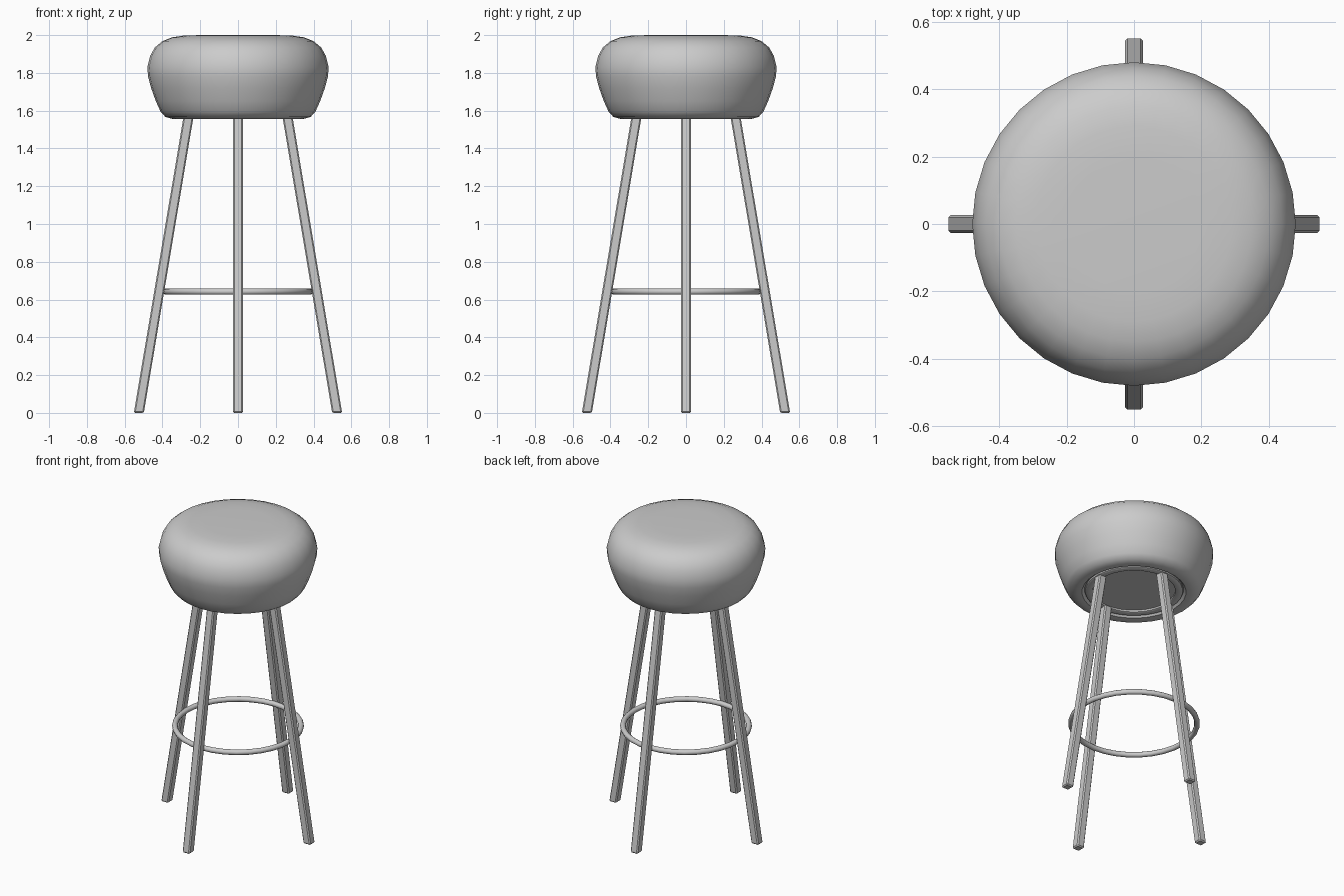
import bpy, bmesh, math
from mathutils import Matrix

if "Cube" in bpy.data.objects:
    bpy.data.objects.remove(bpy.data.objects["Cube"])


def finish(name, bm, angle=40):
    bmesh.ops.recalc_face_normals(bm, faces=bm.faces)
    mesh = bpy.data.meshes.new(name)
    bm.to_mesh(mesh)
    bm.free()
    obj = bpy.data.objects.new(name, mesh)
    bpy.context.collection.objects.link(obj)
    bpy.ops.object.select_all(action='DESELECT')
    obj.select_set(True)
    bpy.context.view_layer.objects.active = obj
    bpy.ops.object.shade_smooth_by_angle(angle=math.radians(angle))
    return obj


def lathe(name, profile, steps, closed=False):
    bm = bmesh.new()
    verts = [bm.verts.new((r, 0, z)) for r, z in profile]
    edges = [bm.edges.new(p) for p in zip(verts, verts[1:])]
    if closed:
        edges.append(bm.edges.new((verts[-1], verts[0])))
    bmesh.ops.spin(bm, geom=verts + edges, cent=(0, 0, 0), axis=(0, 0, 1),
                   angle=math.tau, steps=steps, use_duplicate=False)
    bmesh.ops.remove_doubles(bm, verts=bm.verts, dist=0.0005)
    return finish(name, bm)


# Plump round cushion with a rolled lower edge
lathe("seat_cushion", [
    (0, 2.0), (0.20, 2.0), (0.29, 1.997), (0.35, 1.988), (0.40, 1.968),
    (0.44, 1.935), (0.465, 1.89), (0.48, 1.83), (0.476, 1.78), (0.46, 1.72),
    (0.435, 1.65), (0.41, 1.595), (0.385, 1.567), (0.345, 1.556),
    (0.315, 1.558), (0.30, 1.575), (0, 1.575)], 32)

# Mounting ring under the cushion
lathe("mounting_ring", [(0.25, 1.576), (0.25, 1.564), (0.258, 1.56),
                        (0.288, 1.56), (0.295, 1.564), (0.295, 1.576)], 32, True)

# Four splayed square legs with softened edges
LEAN = 0.26 / 1.55
for i, side in enumerate(("right", "back", "left", "front")):
    bm = bmesh.new()
    bmesh.ops.create_cube(bm, size=1)
    bmesh.ops.scale(bm, vec=(0.053, 0.053, 1.57), verts=bm.verts)
    bmesh.ops.translate(bm, vec=(0, 0, 0.785), verts=bm.verts)
    bmesh.ops.bevel(bm, geom=bm.edges[:], offset=0.007, segments=1, affect='EDGES')
    for v in bm.verts:
        v.co.x += 0.525 - LEAN * v.co.z
    bm.transform(Matrix.Rotation(i * math.pi / 2, 4, 'Z'))
    finish(side + "_leg", bm, 25)

# Round foot rest joining the legs
lathe("foot_ring", [(0.382 + 0.017 * math.cos(a * math.tau / 10),
                     0.642 + 0.017 * math.sin(a * math.tau / 10))
                    for a in range(10)], 32, True)
